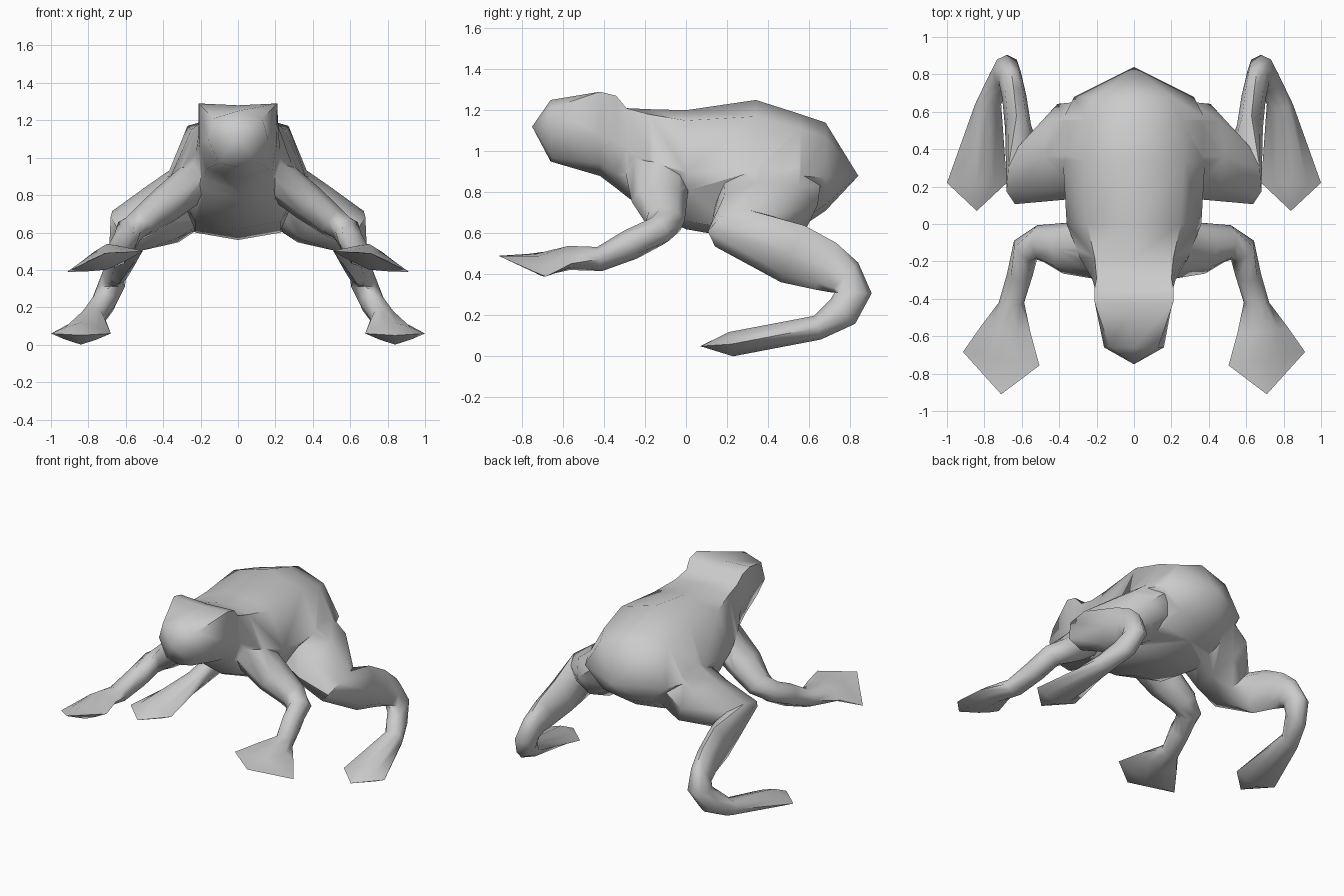
import bpy
import bmesh
from math import cos, sin, pi, radians, copysign
from mathutils import Vector

if "Cube" in bpy.data.objects:
    bpy.data.objects.remove(bpy.data.objects["Cube"])

skin = bpy.data.materials.new("grey skin")
skin.use_nodes = True
GREY = (0.6, 0.6, 0.6, 1)
skin.diffuse_color = GREY
skin.node_tree.nodes["Principled BSDF"].inputs["Base Color"].default_value = GREY


def loft(name, rings):
    """Skin a list of equally sized closed rings and close both ends."""
    bm = bmesh.new()
    loops = [[bm.verts.new(p) for p in ring] for ring in rings]
    n = len(loops[0])
    for a, b in zip(loops, loops[1:]):
        for i in range(n):
            j = (i + 1) % n
            bm.faces.new((a[i], a[j], b[j], b[i]))
    bm.faces.new(loops[0])
    bm.faces.new(loops[-1])
    bmesh.ops.remove_doubles(bm, verts=bm.verts, dist=0.002)
    bmesh.ops.recalc_face_normals(bm, faces=bm.faces)
    mesh = bpy.data.meshes.new(name)
    bm.to_mesh(mesh)
    bm.free()
    mesh.materials.append(skin)
    obj = bpy.data.objects.new(name, mesh)
    bpy.context.collection.objects.link(obj)
    return obj


def body_ring(y, top, corner, side, low, bottom):
    """Symmetric eight-point section; corner, side and low are (x, z)."""
    half = [corner, side, low]
    pts = [(0, top)] + half + [(0, bottom)] + [(-x, z) for x, z in reversed(half)]
    return [(x, y, z) for x, z in pts]


def power(value, exponent):
    return copysign(abs(value) ** exponent, value)


def limb(name, stations, sides=8):
    """Stations: centre x, y, z, heading of wide axis, wide and thin radius, tilt."""
    centres = [Vector(s[:3]) for s in stations]
    pair = []
    for word, mirror in (("left", 1), ("right", -1)):
        rings = []
        for k, (_, _, _, heading, wide, thin, tilt) in enumerate(stations):
            tangent = centres[min(k + 1, len(centres) - 1)] - centres[max(k - 1, 0)]
            a = radians(heading)
            u = Vector((cos(a), sin(a), tilt)).normalized()
            v = tangent.cross(u).normalized()
            # Flat hands and feet have a diamond section, the rest is round
            e = 1.8 if wide > 2 * thin else 1
            ring = []
            for i in range(sides):
                t = 2 * pi * i / sides
                p = centres[k] + u * wide * power(cos(t), e) + v * thin * power(sin(t), e)
                ring.append((p.x * mirror, p.y, p.z))
            rings.append(ring)
        pair.append(loft(f"{word}_{name}", rings))
    return pair


# Head and trunk, from snout to rump
tip = (0, 1.12)
rump = (0, 0.88)
body = loft("body", [
    body_ring(-0.75, 1.12, tip, tip, tip, 1.12),
    body_ring(-0.66, 1.25, (0.13, 1.21), (0.16, 1.1), (0.1, 0.97), 0.95),
    body_ring(-0.42, 1.28, (0.21, 1.29), (0.205, 1.08), (0.17, 0.94), 0.88),
    body_ring(-0.34, 1.26, (0.21, 1.27), (0.21, 1.05), (0.18, 0.89), 0.82),
    body_ring(-0.29, 1.21, (0.2, 1.21), (0.225, 1.02), (0.19, 0.84), 0.78),
    body_ring(-0.18, 1.205, (0.21, 1.18), (0.29, 0.96), (0.2, 0.75), 0.7),
    body_ring(0.0, 1.2, (0.25, 1.15), (0.36, 0.9), (0.23, 0.66), 0.62),
    body_ring(0.34, 1.25, (0.27, 1.17), (0.38, 0.9), (0.23, 0.6), 0.56),
    body_ring(0.56, 1.18, (0.25, 1.11), (0.38, 0.88), (0.22, 0.66), 0.63),
    body_ring(0.68, 1.14, (0.2, 1.07), (0.32, 0.87), (0.18, 0.74), 0.71),
    body_ring(0.84, 0.88, rump, rump, rump, 0.88),
])

# Front limbs with broad flat hands
front_legs = limb("front_leg", [
    (0.17, -0.14, 0.92, -90, 0.16, 0.11, 0),
    (0.38, -0.13, 0.755, -90, 0.135, 0.1, 0),
    (0.5, -0.105, 0.66, -100, 0.1, 0.085, 0),
    (0.58, -0.14, 0.61, -140, 0.08, 0.075, 0),
    (0.61, -0.27, 0.545, -180, 0.07, 0.075, 0),
    (0.655, -0.42, 0.475, -180, 0.068, 0.06, 0),
    (0.69, -0.57, 0.48, -175, 0.14, 0.06, 0.2),
    (0.71, -0.72, 0.445, -170, 0.215, 0.045, 0.27),
    (0.71, -0.91, 0.49, -170, 0.001, 0.001, 0),
])

# Hind limbs: thigh, shin, heel and long foot
hind_legs = limb("hind_leg", [
    (0.15, 0.41, 0.87, -90, 0.27, 0.18, -0.3),
    (0.4, 0.385, 0.7, -92, 0.26, 0.175, -0.15),
    (0.59, 0.28, 0.61, -75, 0.18, 0.135, 0),
    (0.62, 0.52, 0.5, -8, 0.07, 0.15, 0),
    (0.64, 0.68, 0.44, -5, 0.065, 0.125, 0),
    (0.66, 0.77, 0.385, 0, 0.065, 0.1, 0),
    (0.68, 0.815, 0.31, 0, 0.075, 0.09, 0),
    (0.72, 0.765, 0.22, 0, 0.07, 0.085, 0),
    (0.78, 0.64, 0.14, 0, 0.07, 0.06, 0),
    (0.84, 0.22, 0.06, 0, 0.16, 0.06, 0),
    (0.84, 0.07, 0.05, 0, 0.001, 0.001, 0),
])

# Fuse the limbs into the trunk so the skin runs on over shoulders and hips
bpy.ops.object.select_all(action="DESELECT")
body.select_set(True)
bpy.context.view_layer.objects.active = body
for leg in front_legs + hind_legs:
    union = body.modifiers.new("union", "BOOLEAN")
    union.operation = "UNION"
    union.solver = "EXACT"
    union.use_self = True
    union.object = leg
    bpy.ops.object.modifier_apply(modifier=union.name)
    bpy.data.objects.remove(leg)
bpy.ops.object.shade_smooth_by_angle(angle=radians(60))
